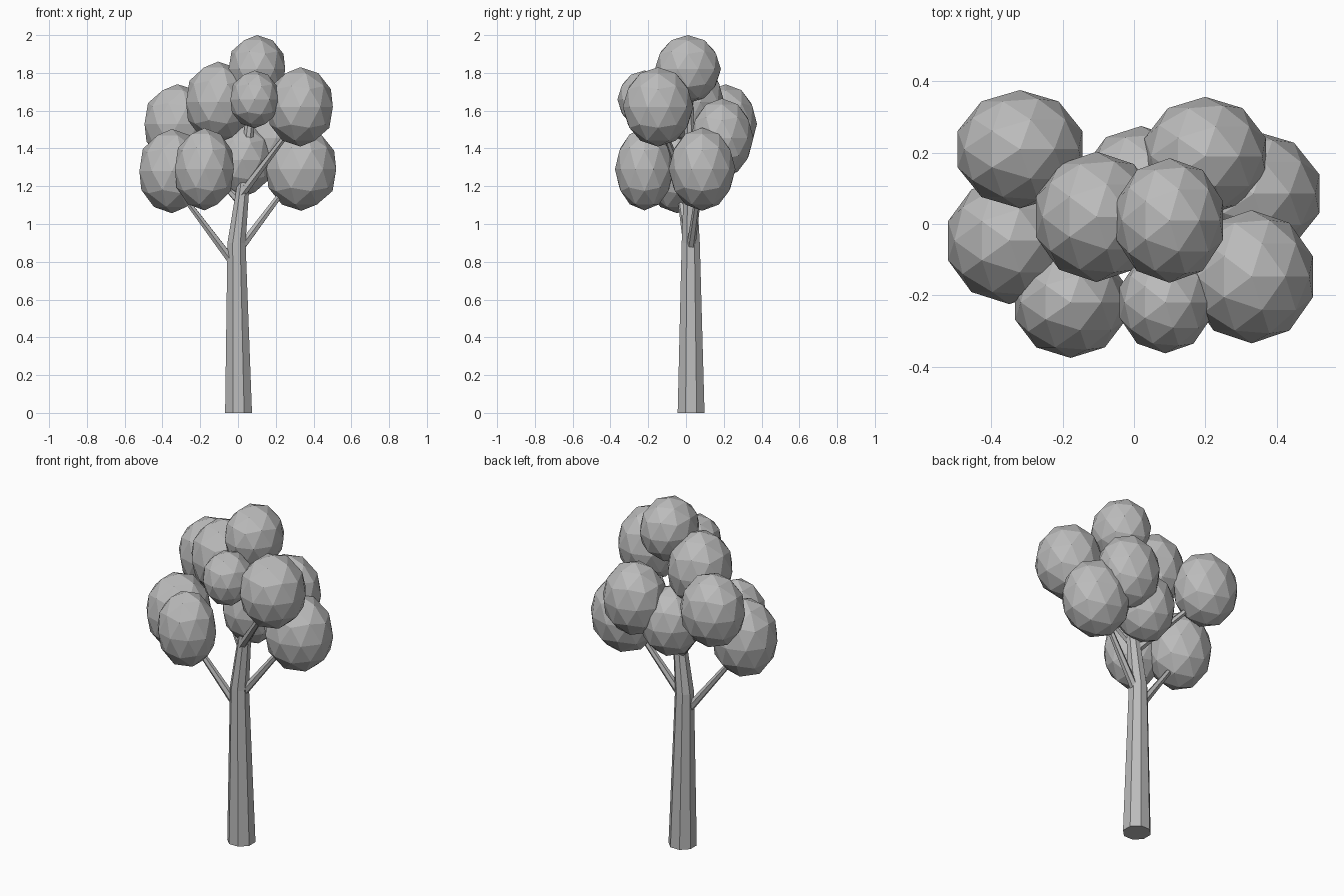
import bpy, bmesh, math
from mathutils import Vector

cube = bpy.data.objects.get("Cube")
if cube:
    bpy.data.objects.remove(cube, do_unlink=True)

grey = bpy.data.materials.new("plain grey")
grey.use_nodes = True
grey.diffuse_color = (0.5, 0.5, 0.5, 1)
grey.node_tree.nodes["Principled BSDF"].inputs["Base Color"].default_value = (0.5, 0.5, 0.5, 1)


def finish(bm, name):
    bmesh.ops.recalc_face_normals(bm, faces=bm.faces)
    mesh = bpy.data.meshes.new(name)
    bm.to_mesh(mesh)
    bm.free()
    mesh.materials.append(grey)
    obj = bpy.data.objects.new(name, mesh)
    bpy.context.collection.objects.link(obj)
    return obj


def limb(name, path, sides, level=False):
    """Tapered faceted tube through (x, y, z, radius) points."""
    bm = bmesh.new()
    points = [Vector(p[:3]) for p in path]
    axis = Vector((0, 0, 1)) if level else (points[-1] - points[0]).normalized()
    turn = Vector((0, 0, 1)).rotation_difference(axis)
    rings = []
    for centre, p in zip(points, path):
        ring = []
        for i in range(sides):
            a = math.tau * (i + 0.5) / sides
            ring.append(bm.verts.new(centre + turn @ Vector((math.cos(a), math.sin(a), 0)) * p[3]))
        rings.append(ring)
    for low, high in zip(rings, rings[1:]):
        for i in range(sides):
            j = (i + 1) % sides
            bm.faces.new((low[i], low[j], high[j], high[i]))
    bm.faces.new(rings[0])
    bm.faces.new(rings[-1])
    return finish(bm, name)


def leaf_clump(name, centre, half_size):
    """Faceted ball stretched to fill the given half extents."""
    bm = bmesh.new()
    bmesh.ops.create_icosphere(bm, subdivisions=2, radius=1)
    reach = [max(v.co[k] for v in bm.verts) for k in range(3)]
    for v in bm.verts:
        v.co = Vector([centre[k] + v.co[k] * half_size[k] / reach[k] for k in range(3)])
    return finish(bm, name)


# Trunk, bending slightly where the branches start
limb("trunk", [(0.003, 0.027, 0, 0.077), (-0.008, 0.025, 0.9, 0.052),
               (0.027, 0.022, 1.2, 0.036), (0.08, 0.015, 1.7, 0.022)], 8, level=True)

# Branches reaching into the clumps
branches = {
    "right_low_branch": ((-0.03, 0.02, 0.80), (-0.33, -0.04, 1.20)),
    "left_low_branch": ((0.01, 0.025, 0.87), (0.31, 0.08, 1.27)),
    "left_high_branch": ((0.02, 0.01, 1.16), (0.30, -0.13, 1.53)),
    "right_high_branch": ((0.01, 0.03, 1.12), (-0.29, 0.19, 1.46)),
}
for name, (start, end) in branches.items():
    limb(name, [(*start, 0.024), (*end, 0.013)], 6)

# Foliage
clumps = {
    "crown_top": ((0.10, 0.01, 1.82), (0.15, 0.175, 0.18)),
    "crown_upper_middle": ((-0.105, 0.02, 1.645), (0.17, 0.183, 0.215)),
    "crown_front": ((0.088, -0.22, 1.66), (0.128, 0.143, 0.153)),
    "crown_upper_left": ((0.33, -0.148, 1.62), (0.172, 0.187, 0.21)),
    "crown_upper_right": ((-0.32, 0.21, 1.53), (0.175, 0.166, 0.21)),
    "crown_back_left": ((0.20, 0.19, 1.455), (0.17, 0.167, 0.21)),
    "crown_core": ((0.02, 0.11, 1.34), (0.16, 0.165, 0.20)),
    "crown_lower_left": ((0.335, 0.085, 1.29), (0.185, 0.177, 0.22)),
    "crown_lower_right": ((-0.35, -0.047, 1.28), (0.172, 0.178, 0.223)),
    "crown_lower_front": ((-0.178, -0.22, 1.29), (0.156, 0.156, 0.218)),
}
for name, (centre, half_size) in clumps.items():
    leaf_clump(name, centre, half_size)
